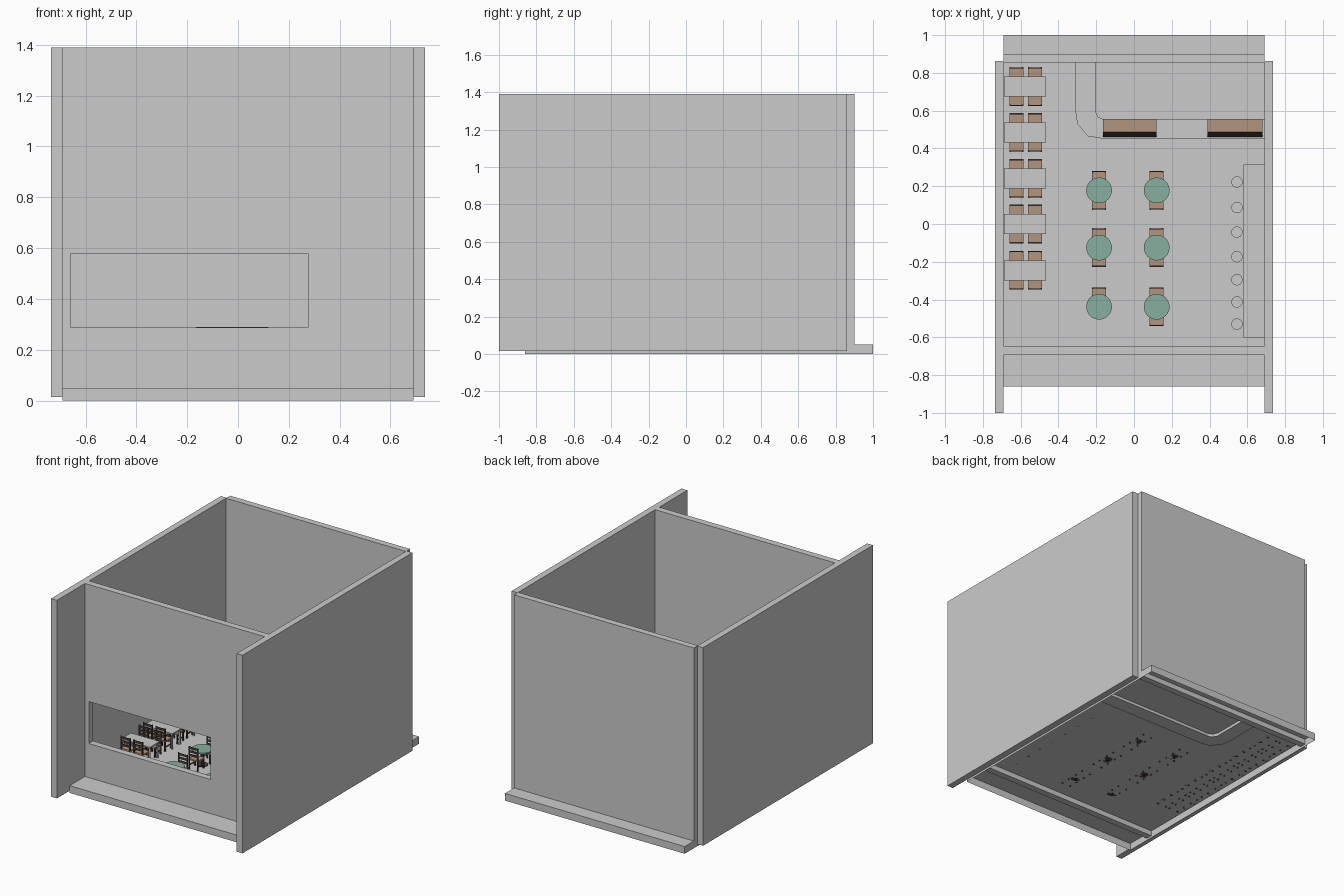
import bpy, bmesh, math
from mathutils import Matrix, Vector

if "Cube" in bpy.data.objects:
    bpy.data.objects.remove(bpy.data.objects["Cube"])


def material(name, rgb):
    m = bpy.data.materials.new(name)
    m.diffuse_color = (*rgb, 1)
    m.use_nodes = True
    m.node_tree.nodes["Principled BSDF"].inputs["Base Color"].default_value = m.diffuse_color
    return m


DARK = material("dark_wood", (0.08, 0.055, 0.045))
SEAT = material("seat_brown", (0.45, 0.30, 0.21))
GREEN = material("table_green", (0.24, 0.43, 0.34))


def add_box(bm, x0, x1, y0, y1, z0, z1, mat=0):
    m = Matrix.Translation(((x0 + x1) / 2, (y0 + y1) / 2, (z0 + z1) / 2)) @ \
        Matrix.Diagonal((x1 - x0, y1 - y0, z1 - z0, 1))
    made = bmesh.ops.create_cube(bm, size=1, matrix=m)["verts"]
    for f in {f for v in made for f in v.link_faces}:
        f.material_index = mat


def add_cylinder(bm, r, z0, z1, sides=32, mat=0):
    made = bmesh.ops.create_cone(bm, cap_ends=True, segments=sides, radius1=r, radius2=r, depth=z1 - z0,
                                 matrix=Matrix.Translation((0, 0, (z0 + z1) / 2)))["verts"]
    for f in {f for v in made for f in v.link_faces}:
        f.material_index = mat
        f.smooth = len(f.verts) == 4


def to_mesh(bm, name, mats=()):
    bmesh.ops.recalc_face_normals(bm, faces=bm.faces)
    me = bpy.data.meshes.new(name)
    bm.to_mesh(me)
    bm.free()
    for m in mats:
        me.materials.append(m)
    return me


def place(name, me, x=0, y=0, turn=0):
    ob = bpy.data.objects.new(name, me)
    ob.location = (x, y, 0)
    ob.rotation_euler.z = turn
    bpy.context.collection.objects.link(ob)
    return ob


def box(name, *dims):
    bm = bmesh.new()
    add_box(bm, *dims)
    return place(name, to_mesh(bm, name))


def prism(name, points, vec, mats=()):
    bm = bmesh.new()
    face = bm.faces.new([bm.verts.new(p) for p in points])
    ext = bmesh.ops.extrude_face_region(bm, geom=[face], use_keep_orig=True)["geom"]
    bmesh.ops.translate(bm, vec=vec, verts=[g for g in ext if isinstance(g, bmesh.types.BMVert)])
    return place(name, to_mesh(bm, name, mats))


# Floor slab, open underneath
bm = bmesh.new()
add_box(bm, -0.69, 0.69, -0.86, 1.0, 0, 0.05)
bm.normal_update()
bmesh.ops.delete(bm, geom=[f for f in bm.faces if f.normal.z < -0.5], context="FACES")
floor_me = bpy.data.meshes.new("floor_slab")
bm.to_mesh(floor_me)
bm.free()
place("floor_slab", floor_me)

# Side and back walls
box("left_wall", -0.735, -0.69, -1.0, 0.862, 0.015, 1.39)
box("right_wall", 0.69, 0.735, -1.0, 0.862, 0.015, 1.39)
box("back_wall", -0.69, 0.69, 0.855, 0.9, 0.015, 1.39)

# Front wall with a wide window opening
bm = bmesh.new()
rings = [[bm.verts.new((x, -0.693, z)) for x, z in ((a, c), (b, c), (b, d), (a, d))]
         for a, b, c, d in ((-0.69, 0.69, 0.015, 1.39), (-0.66, 0.275, 0.287, 0.578))]
for i in range(4):
    j = (i + 1) % 4
    bm.faces.new((rings[0][i], rings[0][j], rings[1][j], rings[1][i]))
ext = bmesh.ops.extrude_face_region(bm, geom=bm.faces[:], use_keep_orig=True)["geom"]
bmesh.ops.translate(bm, vec=(0, 0.046, 0), verts=[g for g in ext if isinstance(g, bmesh.types.BMVert)])
place("front_wall", to_mesh(bm, "front_wall"))

# Service counter with a rounded corner
counter = [(-0.31, 0.855), (-0.31, 0.60), (-0.30, 0.53), (-0.245, 0.465), (-0.17, 0.453), (0.69, 0.453),
           (0.69, 0.555), (-0.165, 0.555), (-0.19, 0.567), (-0.205, 0.60), (-0.205, 0.855)]
prism("service_counter", [(x, y, 0.03) for x, y in counter], Vector((0, 0, 0.18)))

# Display cases on the counter, dark slanted front and brown top
for x0, x1 in ((-0.165, 0.12), (0.39, 0.68)):
    case = prism("display_case", [(x0, y, z) for y, z in ((0.46, 0.21), (0.555, 0.21), (0.555, 0.29), (0.487, 0.29))],
                 Vector((x1 - x0, 0, 0)), (SEAT, DARK))
    for p in case.data.polygons:
        p.material_index = 1 if p.normal.y < -0.5 else 0

# Wall bar
box("wall_bar", 0.58, 0.69, -0.6, 0.315, 0.20, 0.215)

# Chair: back on the +y side, origin at the table centre
bm = bmesh.new()
add_box(bm, -0.037, 0.037, 0.03, 0.098, 0.112, 0.122, 1)
for s in (-1, 1):
    x0, x1 = sorted((s * 0.037, s * 0.029))
    add_box(bm, x0, x1, 0.095, 0.103, 0.045, 0.208)
    add_box(bm, x0, x1, 0.032, 0.040, 0.045, 0.112)
    add_box(bm, x0, x1, 0.040, 0.095, 0.075, 0.080)
for z in (0.142, 0.167, 0.192):
    add_box(bm, -0.029, 0.029, 0.096, 0.102, z, z + 0.013)
chair = to_mesh(bm, "chair", (DARK, SEAT))

# Round table on a pedestal
bm = bmesh.new()
add_cylinder(bm, 0.068, 0.153, 0.162, 32, 0)
add_cylinder(bm, 0.008, 0.045, 0.153, 12, 1)
add_cylinder(bm, 0.035, 0.05, 0.055, 24, 1)
round_table = to_mesh(bm, "round_table", (GREEN, DARK))

for x in (-0.185, 0.12):
    for y in (0.178, -0.125, -0.438):
        place("round_table", round_table, x, y)
        place("chair", chair, x, y)
        if not (x < 0 and y < -0.4):
            place("chair", chair, x, y, math.pi)

# Rectangular tables along the left wall
bm = bmesh.new()
add_box(bm, -0.11, 0.11, -0.053, 0.053, 0.153, 0.162)
for sx in (-1, 1):
    for sy in (-1, 1):
        cx, cy = sx * 0.1, sy * 0.043
        add_box(bm, cx - 0.005, cx + 0.005, cy - 0.005, cy + 0.005, 0.045, 0.153)
long_table = to_mesh(bm, "long_table")
for y in (0.727, 0.485, 0.241, 0.0, -0.245):
    place("long_table", long_table, -0.577, y)
    for x in (-0.622, -0.525):
        place("chair", chair, x, y)
        place("chair", chair, x, y, math.pi)

# Bar stools
bm = bmesh.new()
add_cylinder(bm, 0.03, 0.15, 0.163, 24)
add_cylinder(bm, 0.006, 0.045, 0.15, 10)
add_cylinder(bm, 0.024, 0.05, 0.055, 24)
stool = to_mesh(bm, "bar_stool")
for y in (0.222, 0.087, -0.043, -0.173, -0.295, -0.413, -0.53):
    place("bar_stool", stool, 0.545, y)
